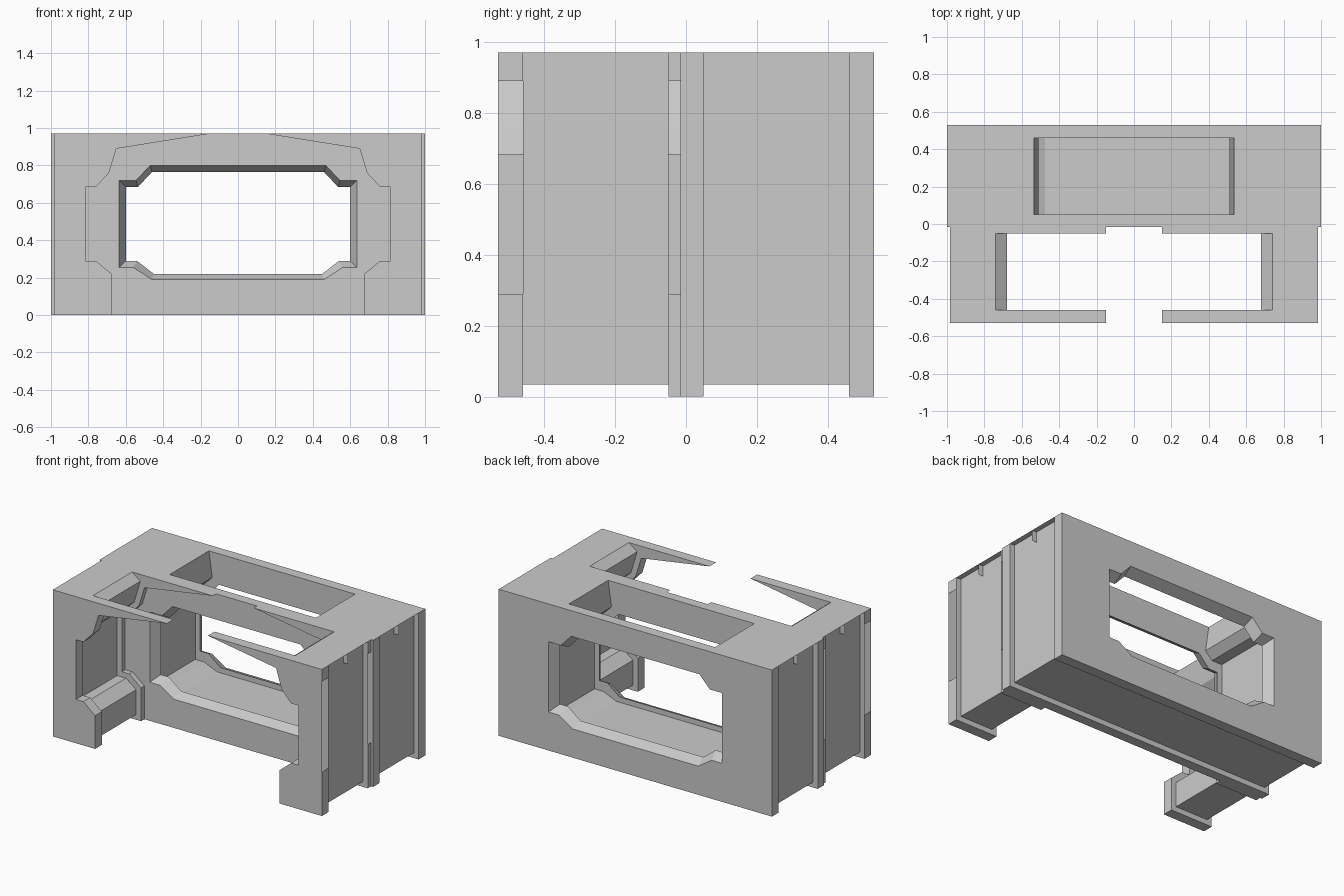
import bpy, bmesh

if "Cube" in bpy.data.objects:
    bpy.data.objects.remove(bpy.data.objects["Cube"])

H = 0.97


def finish(name, bm):
    """Turn a right-hand half mesh into a mirrored object."""
    bmesh.ops.recalc_face_normals(bm, faces=bm.faces)
    me = bpy.data.meshes.new(name)
    bm.to_mesh(me)
    bm.free()
    ob = bpy.data.objects.new(name, me)
    bpy.context.collection.objects.link(ob)
    mod = ob.modifiers.new("Mirror", 'MIRROR')
    mod.use_axis = (True, False, False)
    return ob


def prism(name, front, y0, y1, back=None, skip=()):
    """Extrude an (x, z) half outline along y; walls listed in skip stay open."""
    back = back or front
    bm = bmesh.new()
    a = [bm.verts.new((x, y0, z)) for x, z in front]
    b = [bm.verts.new((x, y1, z)) for x, z in back]
    bm.faces.new(a)
    bm.faces.new(b[::-1])
    n = len(a)
    for i in range(n):
        j = (i + 1) % n
        if i not in skip:
            bm.faces.new((a[i], b[i], b[j], a[j]))
    return finish(name, bm)


def sheet(name, pts):
    bm = bmesh.new()
    bm.faces.new([bm.verts.new(p) for p in pts])
    return finish(name, bm)


# Rear section: closed frames with a bevelled window
wide = [(0, .80), (.47, .80), (.545, .72), (.635, .72), (.635, .255),
        (.56, .255), (.46, .19), (0, .19)]
narrow = [(0, .765), (.46, .765), (.535, .685), (.60, .685), (.60, .29),
          (.54, .29), (.45, .22), (0, .22)]
rim = [(0, 0), (1, 0), (1, H), (0, H)]
seams = (3, 11)
prism("rear_section_front_frame", rim + wide, -.015, .05, rim + narrow, seams)
prism("rear_section_back_frame", rim + narrow, .46, .53, rim + wide, seams)

# Rear section: inset shell, open along the roof
prism("rear_section_shell",
      [(0, .035), (.965, .035), (.965, H), (.535, H), (.51, .80), (.56, .75),
       (.635, .75), (.635, .225), (.57, .225), (.475, .185), (0, .185)],
      .05, .46, skip=(10,))

# Front section: arches open at the top and bottom
arch = [(.985, 0), (.985, .29), (.985, .89), (.985, H), (.15, H), (.65, .89),
        (.69, .76), (.76, .685), (.815, .685), (.815, .29), (.76, .29),
        (.675, .22), (.675, 0)]
for name, y0, y1 in (("front_arch", -.53, -.46), ("middle_arch", -.05, -.015)):
    prism(name, arch, y0, y1, skip=(1,))

# Front section: inset side shells
prism("front_section_shell",
      [(.95, .035), (.95, H), (.74, H), (.68, .925), (.725, .775),
       (.785, .72), (.85, .72), (.85, .255), (.785, .255), (.71, .2),
       (.71, .035)], -.46, -.05)

# Thin roof overhangs with a small hanging tab in the middle
for name, x0, x1, y0, y1 in (("front", .95, .985, -.46, -.05),
                             ("rear", .965, 1, .05, .46)):
    sheet(name + "_roof_overhang",
          [(x0, y0, H), (x1, y0, H), (x1, y1, H), (x0, y1, H)])
    ym = (y0 + y1) / 2
    sheet(name + "_roof_tab",
          [(x0, ym, .90), (x1, ym, .90), (x1, ym, H), (x0, ym, H)])
